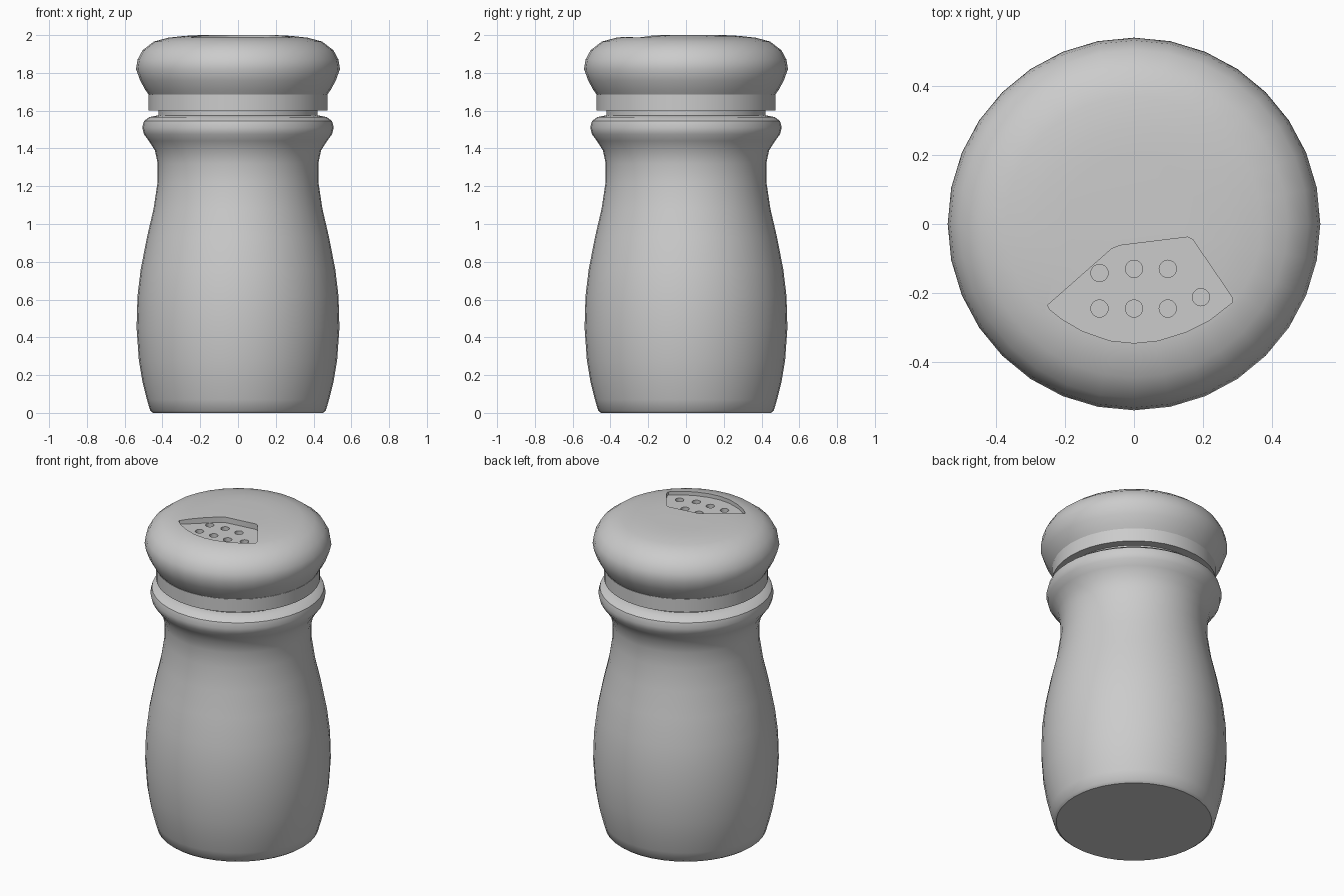
import bpy, bmesh, math
from mathutils import Matrix

if "Cube" in bpy.data.objects:
    bpy.data.objects.remove(bpy.data.objects["Cube"], do_unlink=True)

GREY = (0.6, 0.6, 0.6, 1)
grey = bpy.data.materials.new("plain_grey")
grey.use_nodes = True
grey.diffuse_color = GREY
grey.node_tree.nodes["Principled BSDF"].inputs["Base Color"].default_value = GREY


def make_object(name, bm):
    bmesh.ops.recalc_face_normals(bm, faces=bm.faces)
    mesh = bpy.data.meshes.new(name)
    bm.to_mesh(mesh)
    bm.free()
    mesh.materials.append(grey)
    obj = bpy.data.objects.new(name, mesh)
    bpy.context.collection.objects.link(obj)
    return obj


def lathe(name, profile, sides=32):
    """Turn (radius, height) points around z and close both ends with a face."""
    bm = bmesh.new()
    rings = []
    for r, z in profile:
        rings.append([bm.verts.new((r * math.cos(a), r * math.sin(a), z))
                      for a in (2 * math.pi * i / sides for i in range(sides))])
    for low, high in zip(rings, rings[1:]):
        for i in range(sides):
            j = (i + 1) % sides
            bm.faces.new((low[i], low[j], high[j], high[i]))
    bm.faces.new(rings[0][::-1])
    bm.faces.new(rings[-1])
    return make_object(name, bm)


def prism(name, outline, z0, z1):
    bm = bmesh.new()
    base = bm.faces.new([bm.verts.new((x, y, z0)) for x, y in outline])
    top = bmesh.ops.extrude_face_region(bm, geom=[base])
    verts = [g for g in top["geom"] if isinstance(g, bmesh.types.BMVert)]
    bmesh.ops.translate(bm, vec=(0, 0, z1 - z0), verts=verts)
    return make_object(name, bm)


def cut(obj, cutter):
    cutter.hide_render = True
    mod = obj.modifiers.new("cut", 'BOOLEAN')
    mod.operation = 'DIFFERENCE'
    mod.solver = 'EXACT'
    mod.object = cutter
    bpy.context.view_layer.objects.active = obj
    bpy.ops.object.modifier_apply(modifier=mod.name)
    bpy.data.objects.remove(cutter, do_unlink=True)


def smooth(obj, degrees=35):
    bpy.ops.object.select_all(action='DESELECT')
    obj.select_set(True)
    bpy.context.view_layer.objects.active = obj
    bpy.ops.object.shade_smooth_by_angle(angle=math.radians(degrees))


# Waisted body with a rolled lip
body = lathe("body", [
    (0.45, 0.0), (0.465, 0.012), (0.482, 0.07), (0.505, 0.16), (0.525, 0.28),
    (0.537, 0.45), (0.532, 0.62), (0.515, 0.76), (0.482, 0.93), (0.447, 1.08),
    (0.426, 1.22), (0.425, 1.32), (0.44, 1.39), (0.472, 1.44), (0.498, 1.475),
    (0.507, 1.51), (0.498, 1.545), (0.47, 1.566), (0.425, 1.575)], 40)

# Neck between the body and the collar
neck = lathe("neck", [(0.422, 1.56), (0.422, 1.61)], 40)

# Collar under the cap
collar = lathe("collar", [(0.475, 1.602), (0.475, 1.685)], 40)

# Rounded cap
cap = lathe("cap", [
    (0.468, 1.678), (0.492, 1.712), (0.518, 1.76), (0.54, 1.82), (0.532, 1.87),
    (0.505, 1.92), (0.445, 1.966), (0.37, 1.986), (0.28, 1.996), (0.2, 2.0)])

# Sunken panel with a curved front edge
panel = [(-0.25, -0.235), (-0.065, -0.072), (-0.04, -0.062), (0.155, -0.038),
         (0.17, -0.045), (0.284, -0.212), (0.284, -0.228), (0.22, -0.278),
         (0.15, -0.313), (0.07, -0.338), (0.0, -0.345), (-0.07, -0.338),
         (-0.15, -0.31), (-0.21, -0.275), (-0.245, -0.247)]
cut(cap, prism("panel_cutter", panel, 1.965, 2.1))

# Pouring holes in the panel
holes = [(-0.1, -0.142), (0.0, -0.13), (0.098, -0.13), (-0.1, -0.245),
         (0.0, -0.245), (0.098, -0.245), (0.194, -0.212)]
bm = bmesh.new()
for x, y in holes:
    bmesh.ops.create_cone(bm, cap_ends=True, segments=20, radius1=0.025,
                          radius2=0.025, depth=0.08,
                          matrix=Matrix.Translation((x, y, 1.975)))
cut(cap, make_object("hole_cutter", bm))

for part in (body, neck, collar, cap):
    smooth(part)
